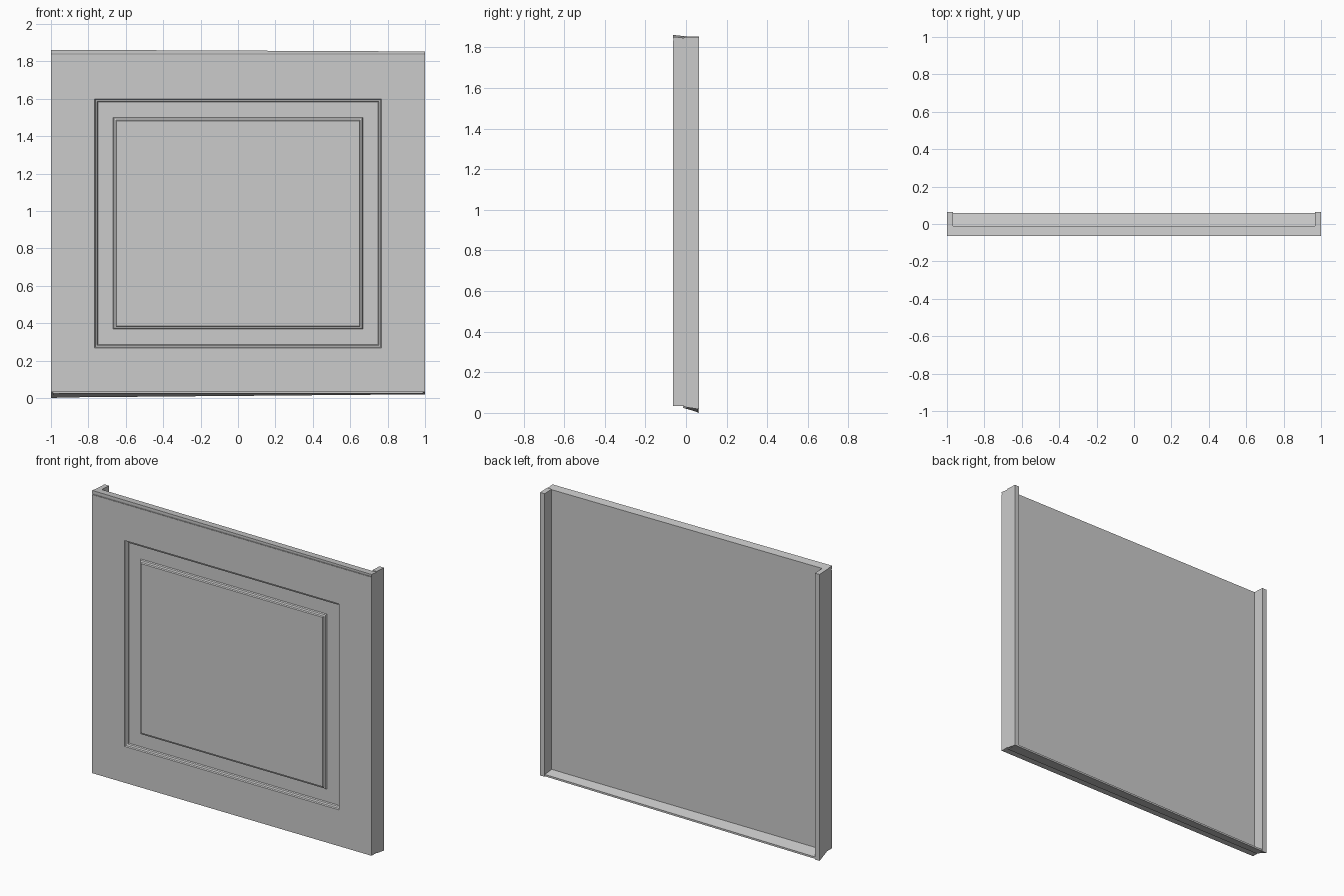
import bpy
import bmesh

if "Cube" in bpy.data.objects:
    bpy.data.objects.remove(bpy.data.objects["Cube"], do_unlink=True)


def loft(name, rings):
    """Skin a stack of equal-length rings and cap both ends."""
    bm = bmesh.new()
    loops = [[bm.verts.new(p) for p in ring] for ring in rings]
    for a, b in zip(loops, loops[1:]):
        for i in range(len(a)):
            j = (i + 1) % len(a)
            bm.faces.new((a[i], a[j], b[j], b[i]))
    bm.faces.new(loops[0])
    bm.faces.new(loops[-1])
    bmesh.ops.recalc_face_normals(bm, faces=bm.faces)
    mesh = bpy.data.meshes.new(name)
    bm.to_mesh(mesh)
    bm.free()
    obj = bpy.data.objects.new(name, mesh)
    bpy.context.collection.objects.link(obj)
    return obj


def rect(half_x, z0, z1, y):
    return [(-half_x, y, z0), (half_x, y, z0), (half_x, y, z1), (-half_x, y, z1)]


def bar(name, x0, x1, profile0, profile1):
    """Run a (y, z) profile along x, from one end section to the other."""
    return loft(name, [[(x, y, z) for y, z in prof]
                       for x, prof in ((x0, profile0), (x1, profile1))])


FRONT, SEAM, BACK = -0.063, -0.01, 0.063
BOTTOM, TOP = 0.033, 1.835
RECESS = FRONT + 0.02

# Door panel: slab with a sunken frame around a raised field
rings = [rect(1, BOTTOM, TOP, SEAM), rect(1, BOTTOM, TOP, FRONT)]
mould = [(0, 0), (0.004, 0.4), (0.014, 0.6), (0.018, 1)]
for inset, t in mould:
    rings.append(rect(0.767 - inset, 0.268 + inset, 1.6 - inset,
                      FRONT + t * (RECESS - FRONT)))
for inset, t in mould:
    rings.append(rect(0.667 - inset, 0.368 + inset, 1.5 - inset,
                      RECESS + t * (FRONT - RECESS)))
loft("door_panel", rings)


# Top lip: set back at the crease, slightly lower at one end
def lip(drop):
    return [(FRONT + 0.004, TOP - 0.005), (FRONT, TOP + 0.01),
            (FRONT, 1.862 - drop), (SEAM, 1.856 - drop), (SEAM, TOP - 0.005)]


bar("top_lip", -1, 1, lip(0), lip(0.009))


# Bottom rail: thin ledge that twists down toward one end
def ledge(back_z):
    return [(SEAM - 0.005, BOTTOM - 0.008), (BACK - 0.003, back_z),
            (BACK - 0.003, back_z + 0.012), (SEAM - 0.005, BOTTOM + 0.006)]


bar("bottom_rail", -0.99, 0.99, ledge(0.003), ledge(0.02))


# End stiles behind the panel
def stile(low, high):
    return [(SEAM, BOTTOM - 0.003), (BACK, low), (BACK, high - 0.003), (SEAM, high)]


for name, side, low, high in (("right_stile", -1, 0, 1.856),
                              ("left_stile", 1, 0.018, 1.852)):
    bar(name, side * 0.968, side, stile(low, high), stile(low, high))
